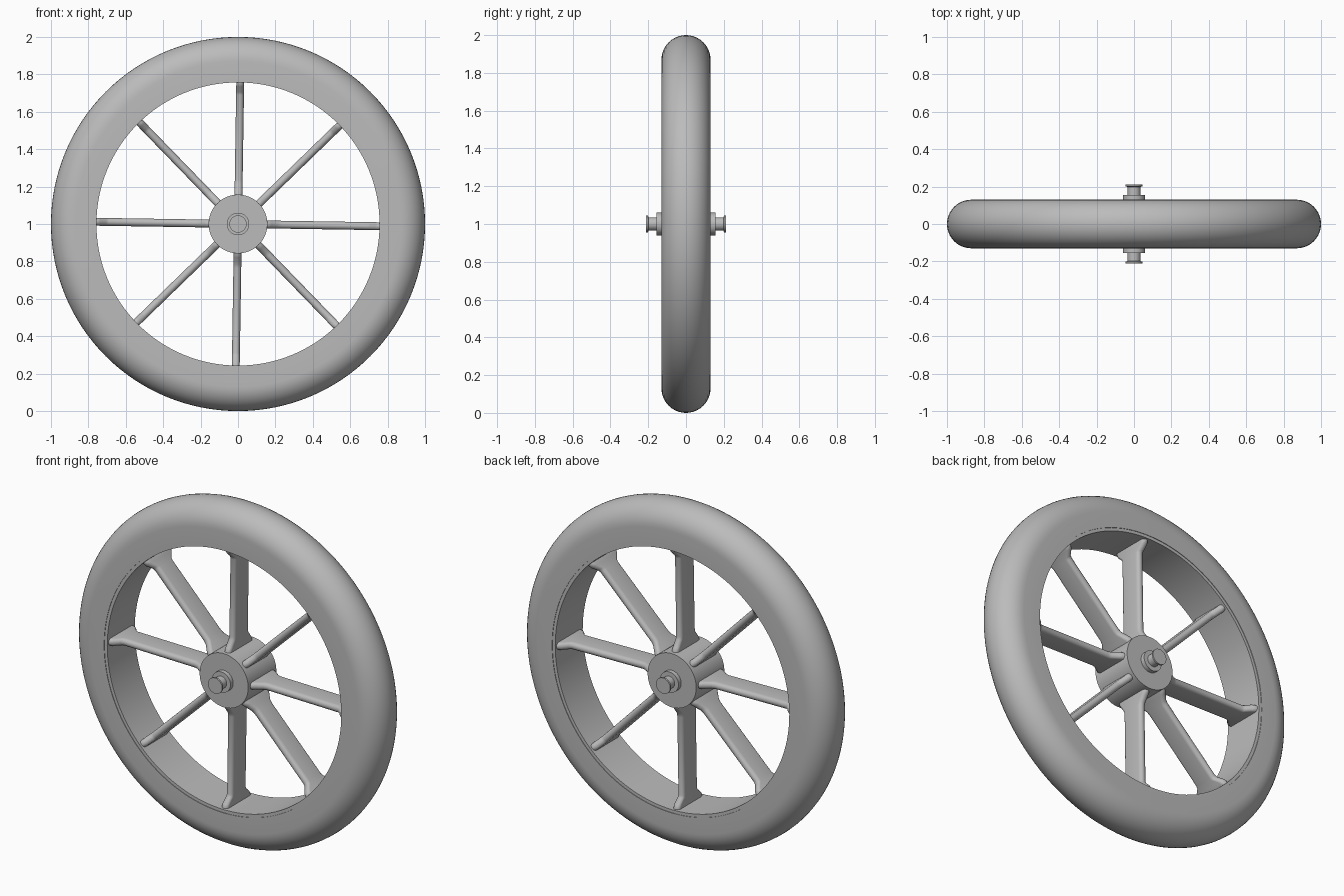
import bpy, bmesh
from math import sin, cos, pi, radians
from mathutils import Vector

cube = bpy.data.objects.get("Cube")
if cube:
    bpy.data.objects.remove(cube, do_unlink=True)

grey = bpy.data.materials.new("plain grey")
grey.use_nodes = True
colour = (0.5, 0.5, 0.5, 1)
grey.diffuse_color = colour
grey.node_tree.nodes["Principled BSDF"].inputs["Base Color"].default_value = colour

CENTRE = Vector((0, 0, 1))


def finish(name, bm):
    bmesh.ops.recalc_face_normals(bm, faces=bm.faces)
    mesh = bpy.data.meshes.new(name)
    bm.to_mesh(mesh)
    bm.free()
    mesh.materials.append(grey)
    obj = bpy.data.objects.new(name, mesh)
    obj.location = CENTRE
    bpy.context.collection.objects.link(obj)
    bpy.ops.object.select_all(action='DESELECT')
    obj.select_set(True)
    bpy.context.view_layer.objects.active = obj
    bpy.ops.object.shade_smooth_by_angle(angle=radians(35))
    return obj


def loft(bm, rings, closed):
    """Skin a list of vertex rings; wrap round or cap the two ends."""
    n = len(rings[0])
    pairs = list(zip(rings, rings[1:]))
    if closed:
        pairs.append((rings[-1], rings[0]))
    for a, b in pairs:
        for i in range(n):
            j = (i + 1) % n
            bm.faces.new((a[i], a[j], b[j], b[i]))
    if not closed:
        bm.faces.new(rings[0])
        bm.faces.new(rings[-1])


def lathe(name, profile, steps, closed):
    """Turn a (radius, y) profile round the axle line."""
    bm = bmesh.new()
    rings = [[bm.verts.new((r * cos(2 * pi * i / steps), y, r * sin(2 * pi * i / steps)))
              for i in range(steps)] for r, y in profile]
    loft(bm, rings, closed)
    return finish(name, bm)


# Tyre: flat sides with a half-round tread
HALF = 0.13
tread = [(0.87 + HALF * cos(pi * k / 20 - pi / 2), HALF * sin(pi * k / 20 - pi / 2))
         for k in range(21)]
lathe("tyre", [(0.775, -HALF)] + tread + [(0.775, HALF)], 128, True)

# Rim band inside the tyre
lathe("rim", [(0.757, -0.127), (0.79, -0.127), (0.79, 0.127), (0.757, 0.127)], 128, True)

# Hub barrel, and the axle with collars and end caps
lathe("hub", [(0.157, -HALF), (0.157, HALF)], 64, False)
half_axle = [(0.06, 0.1), (0.06, 0.155), (0.035, 0.155), (0.035, 0.198),
             (0.046, 0.202), (0.046, 0.212)]
lathe("axle", [(r, -y) for r, y in reversed(half_axle)] + half_axle, 40, False)

# Spokes: deep blades with rounded edges, flared at hub and rim
THICK = 0.021
stations = [(0.13, 0.115), (0.165, 0.11), (0.18, 0.1), (0.215, 0.075), (0.235, 0.07),
            (0.69, 0.07), (0.705, 0.075), (0.735, 0.108), (0.75, 0.115), (0.77, 0.117)]


def spoke(name, angle):
    bm = bmesh.new()
    out = Vector((cos(angle), 0, sin(angle)))
    side = Vector((-sin(angle), 0, cos(angle)))
    rings = []
    for r, depth in stations:
        ring = []
        for sign in (1, -1):
            for k in range(9):
                t = pi * k / 8
                y = sign * (depth - THICK + THICK * sin(t))
                ring.append(bm.verts.new(out * r + side * (sign * THICK * cos(t))
                                         + Vector((0, y, 0))))
        rings.append(ring)
    loft(bm, rings, False)
    finish(name, bm)


for n in range(8):
    spoke(f"spoke_{n + 1}", radians(45 * n - 0.9))
